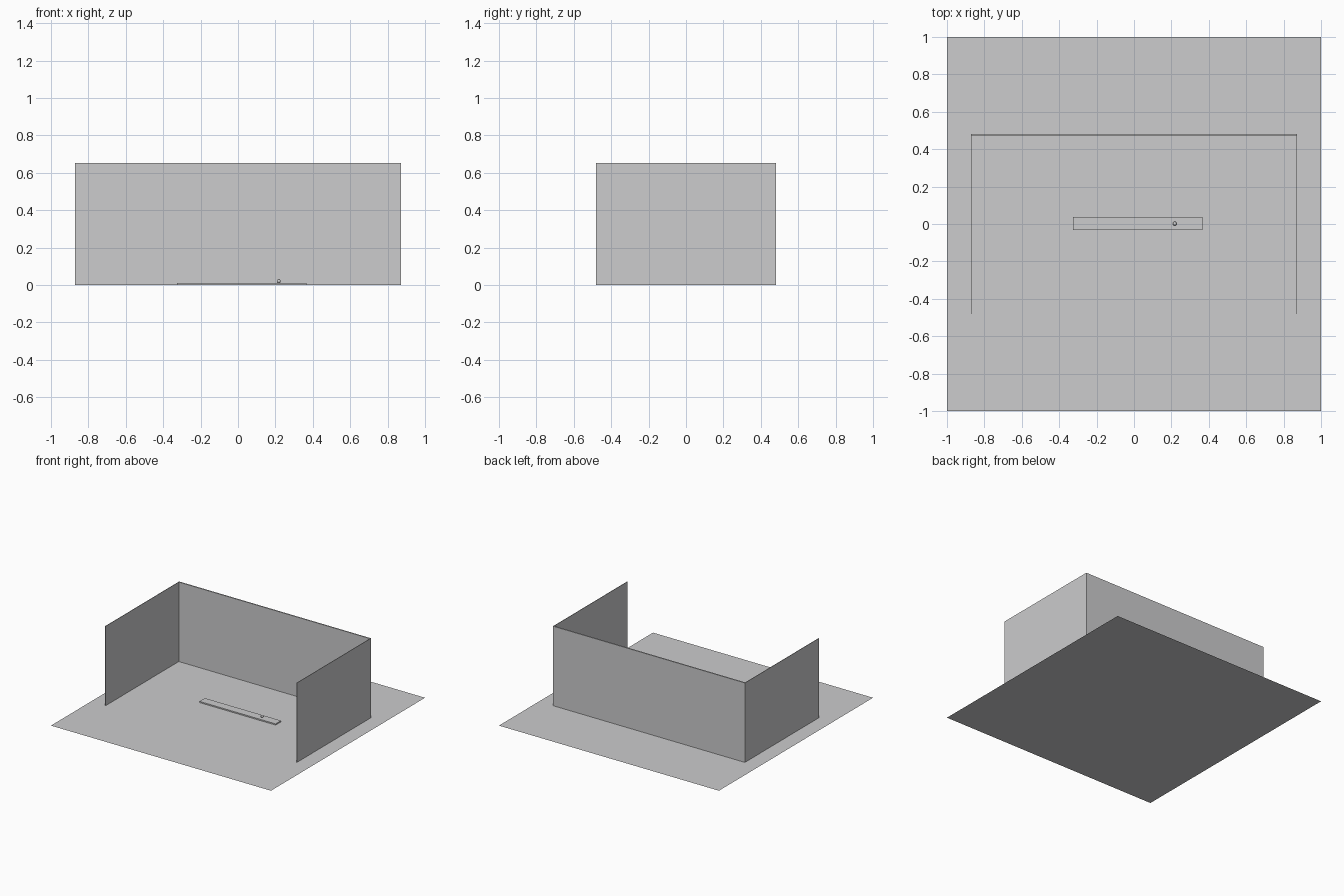
import bpy

if "Cube" in bpy.data.objects:
    bpy.data.objects.remove(bpy.data.objects["Cube"])

grey = bpy.data.materials.new("plain grey")
grey.diffuse_color = (0.604, 0.604, 0.612, 1)
grey.use_nodes = True
grey.node_tree.nodes["Principled BSDF"].inputs["Base Color"].default_value = grey.diffuse_color


def finish(name):
    ob = bpy.context.object
    ob.name = name
    ob.data.materials.append(grey)
    return ob


def box(name, lo, hi):
    """Box between two opposite corners."""
    bpy.ops.mesh.primitive_cube_add(size=1, location=[(a + b) / 2 for a, b in zip(lo, hi)])
    ob = finish(name)
    ob.scale = [b - a for a, b in zip(lo, hi)]
    bpy.ops.object.transform_apply(location=False, rotation=False, scale=True)
    return ob


# Floor sheet
bpy.ops.mesh.primitive_plane_add(size=2)
finish("floor")

# Three upright walls, open at the front
W, D, H = 0.872, 0.481, 0.653
box("back_wall", (-W, D - 0.010, 0), (W, D, H))
for name, side in (("left_wall", -1), ("right_wall", 1)):
    x0, x1 = sorted((side * W, side * (W - 0.004)))
    box(name, (x0, -D, 0), (x1, D - 0.010, H))

# Thin plank lying on the floor
box("plank", (-0.327, -0.033, 0), (0.365, 0.037, 0.01))

# Small ball resting on the plank
bpy.ops.mesh.primitive_uv_sphere_add(segments=24, ring_count=12, radius=0.0105,
                                     location=(0.218, 0.002, 0.0205))
finish("ball")
bpy.ops.object.shade_smooth_by_angle()
